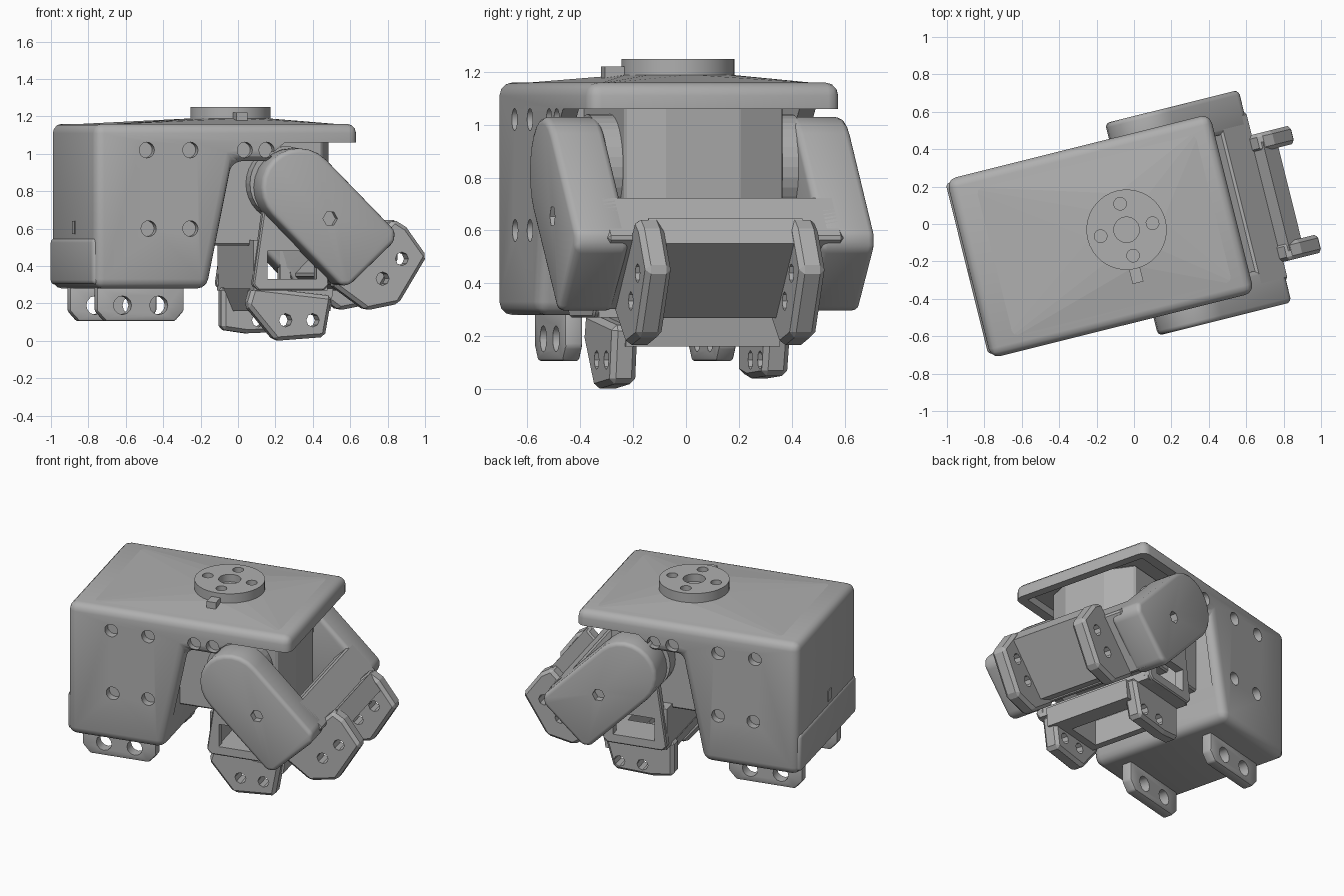
import bpy, bmesh, math
from mathutils import Vector

if "Cube" in bpy.data.objects:
    bpy.data.objects.remove(bpy.data.objects["Cube"])

TURN = math.radians(14)      # whole model is turned about z
MID = -0.025                 # centre plane of the hinge
R2 = math.sqrt(0.5)

grey = bpy.data.materials.new("plastic_grey")
grey.use_nodes = True
COL = (0.43, 0.43, 0.43, 1)
grey.diffuse_color = COL
grey.node_tree.nodes["Principled BSDF"].inputs["Base Color"].default_value = COL


def to_object(name, bm):
    bmesh.ops.recalc_face_normals(bm, faces=bm.faces)
    me = bpy.data.meshes.new(name)
    bm.to_mesh(me)
    bm.free()
    me.materials.append(grey)
    ob = bpy.data.objects.new(name, me)
    ob.rotation_euler.z = TURN
    bpy.context.collection.objects.link(ob)
    return ob


def prism(name, pts, lo, hi, axis="y"):
    """Extrude a 2D outline along y (outline in x, z) or z (outline in x, y)."""
    bm = bmesh.new()
    place = (lambda a, b, c: (a, c, b)) if axis == "y" else (lambda a, b, c: (a, b, c))
    face = bm.faces.new([bm.verts.new(place(a, b, lo)) for a, b in pts])
    ext = bmesh.ops.extrude_face_region(bm, geom=[face])
    move = Vector(place(0, 0, hi - lo))
    bmesh.ops.translate(bm, vec=move, verts=[v for v in ext["geom"] if isinstance(v, bmesh.types.BMVert)])
    return to_object(name, bm)


def box(name, x, y, z):
    return prism(name, [(x[0], z[0]), (x[1], z[0]), (x[1], z[1]), (x[0], z[1])], *y)


def circle(cx, cy, r, n=24):
    return [(cx + r * math.cos(2 * math.pi * i / n), cy + r * math.sin(2 * math.pi * i / n)) for i in range(n)]


def finish(ob, cutters=(), bevel=0.0, segments=3, smooth=True):
    """Bevel, cut, then bake the result and drop the cutters."""
    if bevel:
        m = ob.modifiers.new("round", "BEVEL")
        m.width, m.segments, m.limit_method = bevel, segments, "ANGLE"
        m.angle_limit = math.radians(35)
    for c in cutters:
        m = ob.modifiers.new("cut", "BOOLEAN")
        m.operation, m.object, m.solver = "DIFFERENCE", c, "EXACT"
    bpy.context.view_layer.update()
    dg = bpy.context.evaluated_depsgraph_get()
    me = bpy.data.meshes.new_from_object(ob.evaluated_get(dg))
    ob.modifiers.clear()
    ob.data = me
    for c in cutters:
        bpy.data.objects.remove(c)
    if smooth:
        bpy.ops.object.select_all(action="DESELECT")
        ob.select_set(True)
        bpy.context.view_layer.objects.active = ob
        bpy.ops.object.shade_smooth_by_angle(angle=math.radians(32))
    return ob


def tilt(d, n):
    """Point in the swung bracket: d runs out along the arm, n across it."""
    return ((d + n) * R2, (n - d) * R2)


def straight(d, n):
    """Point in the hanging bracket: d runs down from its base."""
    return (0.185 + n, 0.27 - d)


# Outer shell: boxy rear, top plate hanging forward with a square lower rim, hollow below
shell = prism("shell", [(-0.915, 0.28), (-0.29, 0.28), (-0.15, 0.96), (0.05, 0.96), (0.09, 0.98),
                        (0.535, 0.98), (0.535, 1.16), (-0.915, 1.16)], -0.512, 0.473)
cuts = [box("hollow", (-0.25, 0.48), (-0.45, 0.41), (0.1, 1.11)),
        prism("rim_cut", [(0.06, 0.9), (0.7, 0.9), (0.7, 1.06), (0.13, 1.06), (0.06, 1.0)], -0.7, 0.7)]
for u, z in [(-0.63, 1.02), (-0.39, 1.02), (-0.09, 1.02), (0.03, 1.02), (-0.62, 0.6), (-0.39, 0.6)]:
    for side in (-0.512, 0.473):
        cuts.append(prism("screw_cut", circle(u, z, 0.042, 16), side - 0.05, side + 0.05))
finish(shell, cuts, 0.05)

# Slightly proud lower rear cover with its screw
lip = box("rear_cover", (-0.925, -0.80), (-0.49, 0.455), (0.30, 0.55))
finish(lip, [], 0.025)
box("rear_screw", (-0.92, -0.90), (-0.08, -0.02), (0.57, 0.64))

# Shallow raised top rising to the turntable
bm = bmesh.new()
for u in (-0.86, 0.48):
    for v in (-0.46, 0.42):
        bm.verts.new((u, v, 1.155))
for u, v in circle(-0.046, -0.02, 0.2, 8):
    bm.verts.new((u, v, 1.19))
bmesh.ops.convex_hull(bm, input=bm.verts)
to_object("top_slope", bm)

# Turntable disc with centre hole and four screw holes
disc = prism("turntable", circle(-0.046, -0.02, 0.215, 40), 1.12, 1.25, "z")
cuts = [prism("hub_cut", circle(-0.046, -0.02, 0.068), 1.2, 1.3, "z")]
for i in range(4):
    a = math.radians(90 * i)
    cuts.append(prism("disc_cut", circle(-0.046 + 0.143 * math.cos(a), -0.02 + 0.143 * math.sin(a), 0.034, 16),
                      1.2, 1.3, "z"))
finish(disc, cuts)
box("turntable_key", (-0.085, -0.025), (-0.31, -0.2), (1.12, 1.22))

# Mounting tabs under the shell
for name, v in (("front", -0.34), ("back", 0.26)):
    tab = prism(name + "_base_tab", [(-0.87, 0.3), (-0.87, 0.16), (-0.82, 0.105), (-0.44, 0.105),
                                     (-0.39, 0.16), (-0.39, 0.3)], v - 0.035, v + 0.035)
    cuts = [prism("tab_cut", circle(u, 0.19, 0.05, 12), v - 0.1, v + 0.1) for u in (-0.73, -0.53)]
    finish(tab, cuts, 0.012, 2)

# Inner motor with chamfered nose
motor = prism("motor", [(-0.26, -0.335), (0.38, -0.335), (0.45, -0.19), (0.45, 0.1), (0.38, 0.285),
                        (-0.26, 0.285)], 0.51, 1.105, "z")
finish(motor, [], 0.01, 1, smooth=False)

# Hinge discs and swung side pods, mirrored about the hinge plane
pod = [tilt(-0.445 + 0.21 * math.cos(a), 0.714 + 0.21 * math.sin(a))
       for a in [math.pi * (0.5 + i / 12) for i in range(13)]]
pod += [tilt(0.085, 0.504), tilt(0.12, 0.54), tilt(0.13, 0.88), tilt(0.09, 0.924)]
screw = tilt(-0.21, 0.714)
for name, s in (("front", -1), ("back", 1)):
    def span(a, b):
        return sorted((MID + s * a, MID + s * b))
    prism(name + "_hinge_disc", circle(0.16, 0.84, 0.2, 32), *span(0.29, 0.40))
    ob = prism(name + "_pod", pod, *span(0.375, 0.585))
    finish(ob, [prism("pod_cut", circle(*screw, 0.04, 6), *span(0.54, 0.7))], 0.045)

# Swung bridge joining the pods
bridge = prism("bridge", [tilt(*p) for p in [(-0.11, 0.924), (0.115, 0.924), (0.115, 0.53), (0.03, 0.53),
                                             (0.03, 0.80), (-0.11, 0.80)]], MID - 0.46, MID + 0.46)
finish(bridge, [], 0.012, 1)

# Hanging bracket: windowed side plates, rear wall and open floor
for name, s in (("front", -1), ("back", 1)):
    lo, hi = sorted((MID + s * 0.375, MID + s * 0.43))
    ob = prism(name + "_hanger", [(-0.03, 0.30), (0.0, 0.27), (0.36, 0.27), (0.39, 0.30),
                                  (0.32, 0.92), (0.06, 0.92)], lo, hi)
    finish(ob, [box("window", (0.05, 0.32), (lo - 0.1, hi + 0.1), (0.33, 0.48))], 0.008, 1)
box("hanger_wall", (-0.02, 0.04), (MID - 0.40, MID + 0.40), (0.29, 0.54))
floor = box("hanger_floor", (-0.02, 0.385), (MID - 0.41, MID + 0.41), (0.27, 0.33))
finish(floor, [box("floor_cut", (0.07, 0.31), (-0.24, 0.18), (0.2, 0.4))])

# Mounting plate and pair of faceted horns, used on both brackets
SWEPT = [(-0.02, -0.20), (0.08, -0.23), (0.27, -0.07), (0.25, 0.2), (0.03, 0.24)]
SQUARE = [(-0.02, -0.22), (0.21, -0.22), (0.23, -0.08), (0.22, 0.17), (-0.02, 0.24)]
SPIKED = [(-0.02, 0.25), (0.06, 0.27), (0.25, 0.24), (0.32, -0.05), (0.22, -0.2), (-0.02, -0.24)]
TABS = {
    "hanger": (straight, 0.0, 0.0, (SWEPT, SQUARE)),
    "bridge": (tilt, 0.1, 0.75, (SPIKED, SPIKED)),
}
for name, (frame, d0, n0, outlines) in TABS.items():
    plate = prism(name + "_plate", [frame(d0 + d, n0 + n) for d, n in
                                    [(-0.01, -0.21), (0.11, -0.16), (0.11, 0.24), (-0.01, 0.255)]], -0.34, 0.26)
    cuts = [box("plate_cut", (0.07, 0.31), (-0.24, 0.18), (0.0, 0.4))] if name == "hanger" else []
    finish(plate, cuts, smooth=False)
    for side, v, outline in (("front", -0.34, outlines[0]), ("back", 0.26, outlines[1])):
        horn = prism(side + "_" + name + "_horn", [frame(d0 + d, n0 + n) for d, n in outline], v - 0.05, v + 0.05)
        cuts = [prism("horn_cut", circle(*frame(d0 + 0.16, n0 + n), 0.036, 8), v - 0.1, v + 0.1)
                for n in (-0.02, 0.13)]
        finish(horn, cuts, 0.02, 1, smooth=False)
